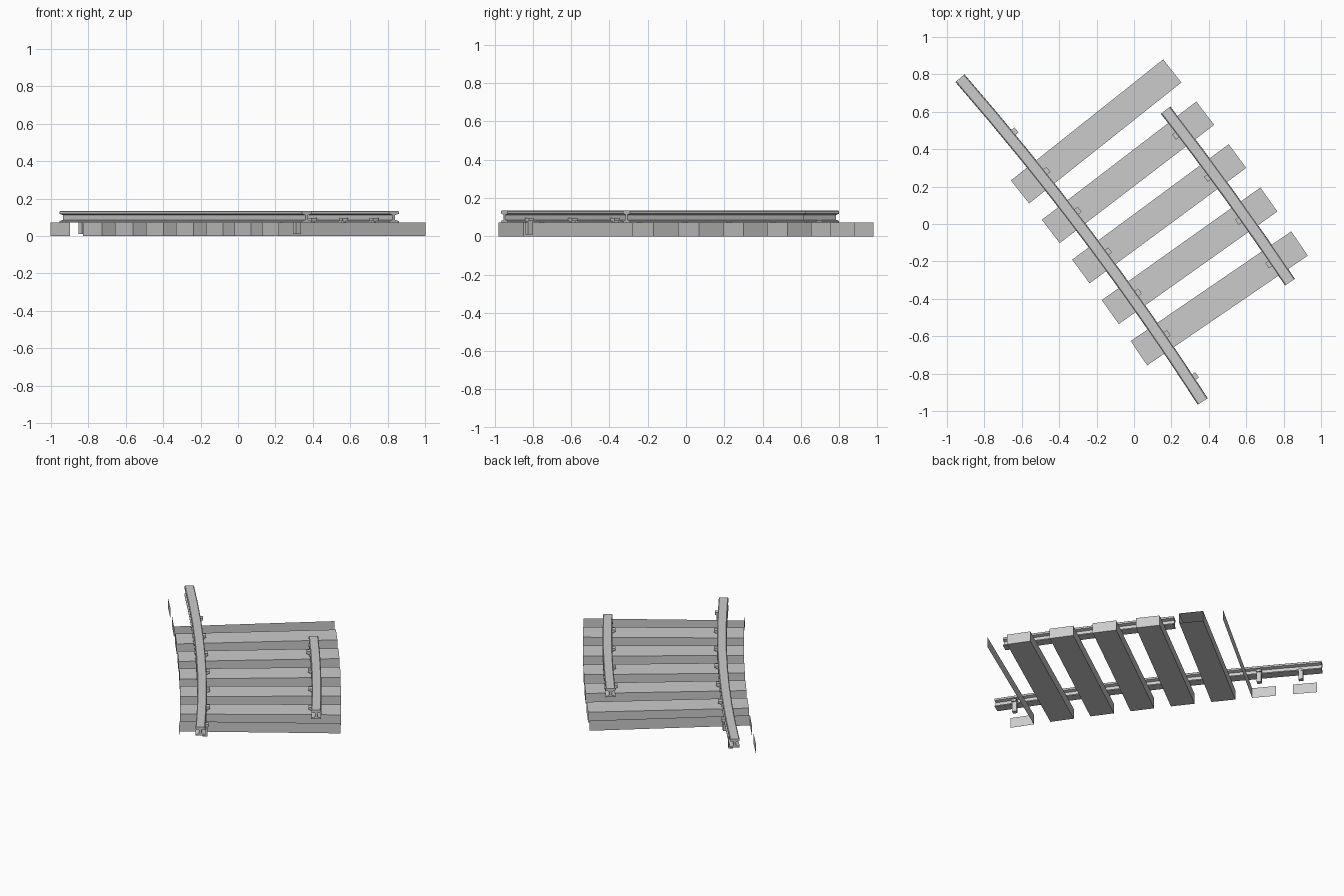
import bpy, bmesh
from math import radians, cos, sin
from mathutils import Matrix, Vector

if "Cube" in bpy.data.objects:
    bpy.data.objects.remove(bpy.data.objects["Cube"])

CENTRE = Vector((-12.243, -9.071, 0))     # centre of the track curve
MID, PITCH = 36.40, 1.033                 # angle of middle sleeper, angle per sleeper
R_IN, R_OUT, R_SLEEPER = 15.0, 15.74, 15.378
SLEEPER = (1.04, 0.157, 0.072)


def angle(i):
    """Angle of sleeper i (3 = middle one, 0 = upper left, 6 = lower right)."""
    return radians(MID + (3 - i) * PITCH)


def polar(r, a, z=0.0):
    return CENTRE + Vector((r * cos(a), r * sin(a), z))


def finish(name, bm):
    mesh = bpy.data.meshes.new(name)
    bm.to_mesh(mesh)
    bm.free()
    obj = bpy.data.objects.new(name, mesh)
    bpy.context.collection.objects.link(obj)
    return obj


def add_box(bm, r, a, z0, z1, radial, tangential, keep=None):
    """Box turned to the curve; keep = list of outward directions to leave in place."""
    m = (Matrix.Translation(polar(r, a, (z0 + z1) / 2)) @ Matrix.Rotation(a, 4, 'Z'))
    part = bmesh.new()
    bmesh.ops.create_cube(part, size=1)
    part.normal_update()
    if keep is not None:
        drop = [f for f in part.faces
                if not any(f.normal.dot(Vector(k)) > 0.9 for k in keep)]
        bmesh.ops.delete(part, geom=drop, context='FACES')
    bmesh.ops.transform(part, matrix=m @ Matrix.Diagonal((radial, tangential, z1 - z0, 1)),
                        verts=part.verts)
    tmp = bpy.data.meshes.new("tmp")
    part.to_mesh(tmp)
    part.free()
    bm.from_mesh(tmp)
    bpy.data.meshes.remove(tmp)


def rail(name, r, first, last):
    """I-section swept along the arc, one straight piece per sleeper bay."""
    half = [(0.032, 0.072), (0.032, 0.079), (0.008, 0.086), (0.008, 0.112),
            (0.031, 0.118), (0.031, 0.130), (0.026, 0.134)]
    profile = half + [(-x, z) for x, z in reversed(half)]
    bm = bmesh.new()
    rings = []
    for k in range(last - first + 2):
        a = angle(first - 0.5 + k)
        rings.append([bm.verts.new(polar(r + x, a, z)) for x, z in profile])
    n = len(profile)
    for p, q in zip(rings, rings[1:]):
        for j in range(n):
            bm.faces.new((p[j], p[(j + 1) % n], q[(j + 1) % n], q[j]))
    bm.faces.new(rings[0])
    bm.faces.new(rings[-1])
    bmesh.ops.recalc_face_normals(bm, faces=bm.faces)
    finish(name, bm)


# Sleepers: five whole ones, the outer ones survive only as single upright faces
LEFT, RIGHT = (-1, 0, 0), (1, 0, 0)
NEXT, PREV = (0, -1, 0), (0, 1, 0)
UP, DOWN = (0, 0, 1), (0, 0, -1)
partial = {-1: [LEFT], 0: [LEFT, NEXT], 6: [LEFT, PREV],
           1: [LEFT, NEXT, PREV, UP, DOWN]}
for i in range(-1, 7):
    bm = bmesh.new()
    add_box(bm, R_SLEEPER, angle(i), 0, SLEEPER[2], SLEEPER[0], SLEEPER[1], partial.get(i))
    finish(f"sleeper_{i + 2}", bm)

# Rails
rail("inner_rail", R_IN, -1, 6)
rail("outer_rail", R_OUT, 2, 5)


# Spikes: square shank with a wider head hooked over the rail foot
def spike(name, r, side, i, head=True):
    bm = bmesh.new()
    a = angle(i)
    add_box(bm, r + side * 0.026, a, 0.01, 0.086, 0.03, 0.03)
    if head:
        add_box(bm, r + side * 0.034, a, 0.08, 0.096, 0.036, 0.034)
    finish(name, bm)


for i in range(-1, 7):
    spike(f"inner_rail_spike_{i + 2}", R_IN if i >= 0 else R_IN - 0.012, 1, i, head=i >= 0)
for i in range(2, 6):
    spike(f"outer_rail_spike_{i + 2}", R_OUT, -1, i)
